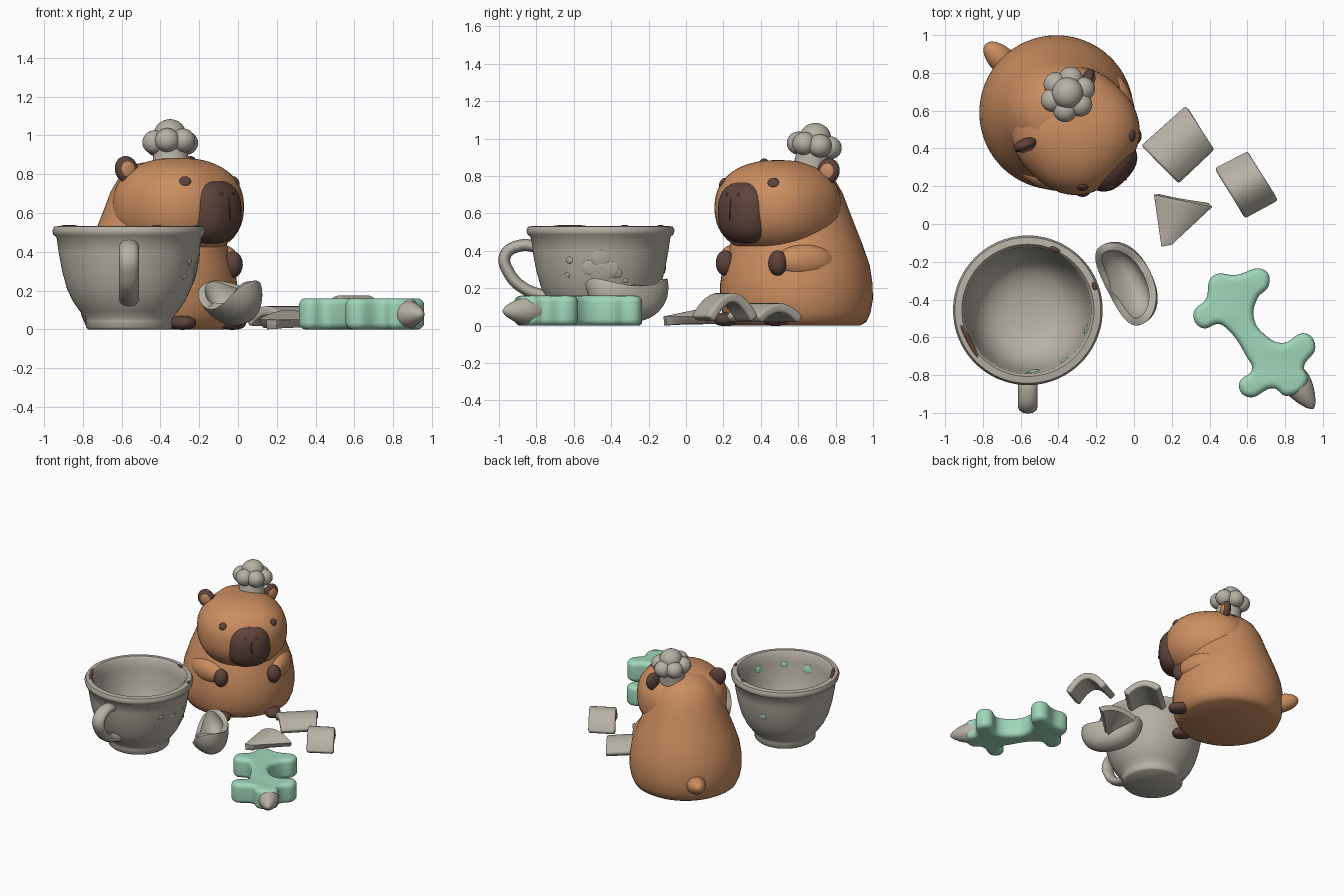
import bpy, bmesh, math
from mathutils import Matrix, Vector
from mathutils.bvhtree import BVHTree

if "Cube" in bpy.data.objects:
    bpy.data.objects.remove(bpy.data.objects["Cube"])

def material(name, rgb):
    m = bpy.data.materials.new(name)
    m.diffuse_color = (*rgb, 1)
    m.use_nodes = True
    m.node_tree.nodes["Principled BSDF"].inputs["Base Color"].default_value = m.diffuse_color
    return m

FUR = material("fur brown", (0.60, 0.27, 0.117))
DARK = material("dark brown", (0.110, 0.056, 0.043))
BLACK = material("deep brown", (0.06, 0.03, 0.024))
GREY = material("warm grey", (0.475, 0.442, 0.378))
GREEN = material("mint green", (0.35, 0.68, 0.49))
I = Matrix.Identity(4)
T = lambda *p: Matrix.Translation(p)
R = lambda deg, ax: Matrix.Rotation(math.radians(deg), 4, ax)

def add(name, bm, mat, M=I, angle=50):
    """Turn a bmesh into a smooth-shaded object."""
    bmesh.ops.remove_doubles(bm, verts=bm.verts, dist=1e-5)
    bmesh.ops.recalc_face_normals(bm, faces=bm.faces)
    bm.transform(M)
    me = bpy.data.meshes.new(name)
    bm.to_mesh(me)
    me.materials.append(mat)
    me.shade_smooth()
    me.set_sharp_from_angle(angle=math.radians(angle))
    ob = bpy.data.objects.new(name, me)
    bpy.context.collection.objects.link(ob)
    return ob

def lathe(profile, n=64):
    bm = bmesh.new()
    rings = [[bm.verts.new((r * math.cos(i * math.tau / n), r * math.sin(i * math.tau / n), z))
              for i in range(n)] for r, z in profile]
    for a, b in zip(rings, rings[1:]):
        for i in range(n):
            bm.faces.new((a[i], a[(i + 1) % n], b[(i + 1) % n], b[i]))
    bmesh.ops.remove_doubles(bm, verts=bm.verts, dist=1e-5)
    return bm

def blob(size, p=2.0, u=32, v=20):
    """Ellipsoid; p above 2 makes it boxier."""
    bm = bmesh.new()
    bmesh.ops.create_uvsphere(bm, u_segments=u, v_segments=v, radius=1)
    for w in bm.verts:
        k = sum(abs(c) ** p for c in w.co) ** (1 / p)
        w.co = Vector([c / k * s for c, s in zip(w.co, size)])
    return bm

def curve_object(name, pts, mat, M=I, cyclic=False, **settings):
    """Smooth curve through points, turned into a mesh."""
    cu = bpy.data.curves.new(name, 'CURVE')
    for k, val in settings.items():
        setattr(cu, k, val)
    cu.resolution_u = 8
    sp = cu.splines.new('BEZIER')
    sp.bezier_points.add(len(pts) - 1)
    sp.use_cyclic_u = cyclic
    for b, p in zip(sp.bezier_points, pts):
        b.co = p
        b.handle_left_type = b.handle_right_type = 'AUTO'
    tmp = bpy.data.objects.new(name + "_curve", cu)
    bpy.context.collection.objects.link(tmp)
    dg = bpy.context.evaluated_depsgraph_get()
    bm = bmesh.new()
    bm.from_mesh(bpy.data.meshes.new_from_object(tmp.evaluated_get(dg)))
    bpy.data.objects.remove(tmp)
    return add(name, bm, mat, M)

def on_surface(tree, origin, direction):
    """Matrix sitting on the hit point with z along the normal."""
    loc, nor, _, _ = tree.ray_cast(Vector(origin), Vector(direction))
    if nor.dot(Vector(direction)) > 0:
        nor = -nor
    return T(*loc) @ nor.to_track_quat('Z', 'Y').to_matrix().to_4x4()

# ---- Animal, built facing local -y, then turned
A = T(-0.41, 0.59, 0) @ R(46, 'Z')
add("body", lathe([(0, 0), (.34, 0), (.375, .02), (.397, .07), (.409, .14), (.408, .22), (.393, .32),
                   (.352, .44), (.312, .54), (.277, .63), (.247, .71), (.20, .79), (.13, .85), (0, .875)]), FUR, A)
head = blob((.325, .325, .255), 2.3, 48, 32)
head.transform(T(0, -.14, .63))
tree = BVHTree.FromBMesh(head)
add("head", head, FUR, A)
snout = blob((.162, .15, .168), 2.6)
snout.transform(T(0, -.36, .607))
snout_tree = BVHTree.FromBMesh(snout)
add("snout", snout, DARK, A)
add("mouth_line", blob((.004, .06, .004)), BLACK, A @ on_surface(snout_tree, (0, -2, .62), (0, 1, 0)))
add("tail", blob((.07, .135, .068)), FUR, A @ T(0, .39, .15) @ R(12, 'X'))
for s, side in ((-1, "right"), (1, "left")):
    add(side + "_eye", blob((.03, .028, .012)), DARK, A @ on_surface(tree, (s * .19, -2, .765), (0, 1, 0)))
    add(side + "_nostril", blob((.014, .009, .004)), BLACK,
        A @ on_surface(snout_tree, (s * .045, -2, .70), (0, 1, 0)))
    E = A @ T(s * .238, 0, .825) @ R(s * 25, 'Z') @ R(s * 20, 'Y')
    add(side + "_ear", blob((.062, .035, .07)), DARK, E)
    add(side + "_inner_ear", blob((.038, .012, .043)), FUR, E @ T(0, -.026, 0))
    add(side + "_arm", blob((.075, .16, .09)), FUR, A @ T(s * .265, -.205, .345) @ R(-s * 30, 'Z'))
    add(side + "_paw", blob((.052, .05, .068)), DARK, A @ T(s * .195, -.345, .335))
    add(side + "_foot", blob((.058, .075, .036), 2.4), DARK, A @ T(s * .185, -.35, .034))

# ---- Cook's hat
H = T(-.345, .665, .83) @ R(-9, 'X') @ R(-2, 'Y')
add("hat_band", lathe([(0, 0), (.097, 0), (.095, .03), (.088, .08), (.092, .14), (0, .15)], 40), GREY, H)
for i in range(6):
    a = math.radians(60 * i + 20)
    add(f"hat_puff_{i + 1}", blob((.064, .064, .062), 2, 24, 16), GREY,
        H @ T(.085 * math.cos(a), .085 * math.sin(a), .135))
add("hat_top_puff", blob((.083, .083, .078)), GREY, H @ T(0, 0, .178))

# ---- Cup
C = T(-.562, -.457, 0)
cup = lathe([(0, 0), (.21, 0), (.222, .012), (.222, .045), (.225, .06), (.255, .095), (.29, .145), (.32, .21),
             (.345, .30), (.363, .40), (.374, .475), (.39, .487), (.396, .51), (.386, .53), (.35, .534),
             (.335, .515), (.328, .45), (.308, .32), (.27, .2), (.20, .12), (.10, .095), (0, .09)], 80)
bmesh.ops.recalc_face_normals(cup, faces=cup.faces)
cup_tree = BVHTree.FromBMesh(cup)
add("cup", cup, GREY, C)
curve_object("cup_handle", [(0, -.33, .42), (0, -.43, .428), (0, -.51, .375), (0, -.488, .28),
                            (0, -.41, .20), (0, -.27, .15)], GREY, C @ Matrix.Diagonal((1.6, 1, 1, 1)),
             dimensions='3D', bevel_depth=.032, bevel_resolution=4, use_fill_caps=True)

def cup_spot(name, az, z, size, mat, inside=False):
    d = Vector((math.cos(math.radians(az)), math.sin(math.radians(az)), 0))
    up = Vector((0, 0, z))
    M = on_surface(cup_tree, up, d) if inside else on_surface(cup_tree, up + d, -d)
    add(name, blob((size, size * .9, .006), 2, 16, 10), mat, C @ M)

for i, (az, z, s, inn) in enumerate([(-54, .43, .025, 1), (-85, .41, .036, 1), (-18, .42, .028, 1), (97, .3, .025, 0)]):
    cup_spot(f"green_splash_{i + 1}", az, z, s, GREEN, inn)
# chipped patch on the right wall
for i, (az, z, s) in enumerate([(0, .36, .05), (-9, .31, .045), (8, .30, .05), (0, .28, .06), (15, .28, .03),
                                (-28, .35, .02), (-32, .27, .016), (24, .24, .015)]):
    cup_spot(f"chip_patch_{i + 1}", az, z, s, GREY)
# exposed marks on the rim
for i, (az, r, l) in enumerate([(66, .352, .03), (20, .375, .022), (208, .35, .10)]):
    a = math.radians(az)
    add(f"rim_mark_{i + 1}", blob((.013, l, .007), 2, 16, 10), DARK,
        C @ T(r * math.cos(a), r * math.sin(a), .532) @ R(az, 'Z'))

# ---- Broken cup pieces
def thicken(ob, t, offset):
    m = ob.modifiers.new("thickness", 'SOLIDIFY')
    m.thickness, m.offset = t, offset
    b = ob.modifiers.new("soft_edge", 'BEVEL')
    b.width, b.segments = .014, 3

def arched_shard(name, corners, h, taper=0, t=.05, n=14):
    """Curved tile between four ground corners, arched along the first edge."""
    a, b, c, d = [Vector((*p, 0)) for p in corners]
    bm = bmesh.new()
    g = [[bm.verts.new(a.lerp(b, i / n).lerp(d.lerp(c, i / n), j / n) + Vector((0, 0, .05
                       + (h - .05) * (1 - (2 * i / n - 1) ** 2) * (1 - taper * j / n))))
          for j in range(n + 1)] for i in range(n + 1)]
    for i in range(n):
        for j in range(n):
            bm.faces.new((g[i][j], g[i + 1][j], g[i + 1][j + 1], g[i][j + 1]))
    ob = add(name, bm, GREY)
    up = sum(p.normal.z for p in ob.data.polygons) > 0
    thicken(ob, t, -1 if up else 1)

arched_shard("shard_back", [(.27, .63), (.43, .39), (.24, .21), (.035, .42)], .12)
arched_shard("shard_side", [(.60, .39), (.765, .12), (.59, .025), (.425, .30)], .175)
arched_shard("shard_triangle", [(.105, .155), (.415, .09), (.20, -.11), (.145, -.12)], .10, 1)

# upright bowl-shaped rim piece
bowl = blob((.235, .135, .23), 2.2, 48, 32)
bmesh.ops.delete(bowl, geom=[v for v in bowl.verts if v.co.z > .01], context='VERTS')
for v in bowl.verts:
    v.co.z -= .09 * (1 - (v.co.x / .235) ** 2) * max(0, 1 + v.co.z / .17) ** 2
rim = add("shard_bowl", bowl, GREY, T(-.06, -.32, .24) @ R(-63, 'Z') @ R(24, 'X'))
out = sum(p.normal.dot(p.center - Vector((-.06, -.32, .24))) for p in rim.data.polygons) > 0
thicken(rim, .04, -1 if out else 1)

# ---- Bone-shaped pencil
outline = [(.42, -.28), (.54, -.275), (.69, -.25), (.71, -.32), (.65, -.39), (.63, -.50), (.69, -.59), (.785, -.635),
           (.91, -.585), (.955, -.65), (.895, -.755), (.915, -.83), (.81, -.905), (.74, -.865), (.60, -.91),
           (.56, -.85), (.63, -.77), (.60, -.70), (.50, -.555), (.45, -.525), (.36, -.545), (.32, -.475), (.385, -.40)]
curve_object("bone", [(x, y, 0) for x, y in outline], GREEN, T(0, 0, .08), cyclic=True,
             dimensions='2D', fill_mode='BOTH', extrude=.045, bevel_depth=.035, bevel_resolution=4, offset=-.03)
tip_dir = Vector((.54, -.84, 0)).to_track_quat('Z', 'Y').to_matrix().to_4x4()
add("pencil_tip", lathe([(0, 0), (.073, 0), (.077, .04), (.07, .08), (.053, .13), (.03, .175), (.012, .195), (0, .20)], 32),
    GREY, T(.842, -.81, .078) @ tip_dir)
